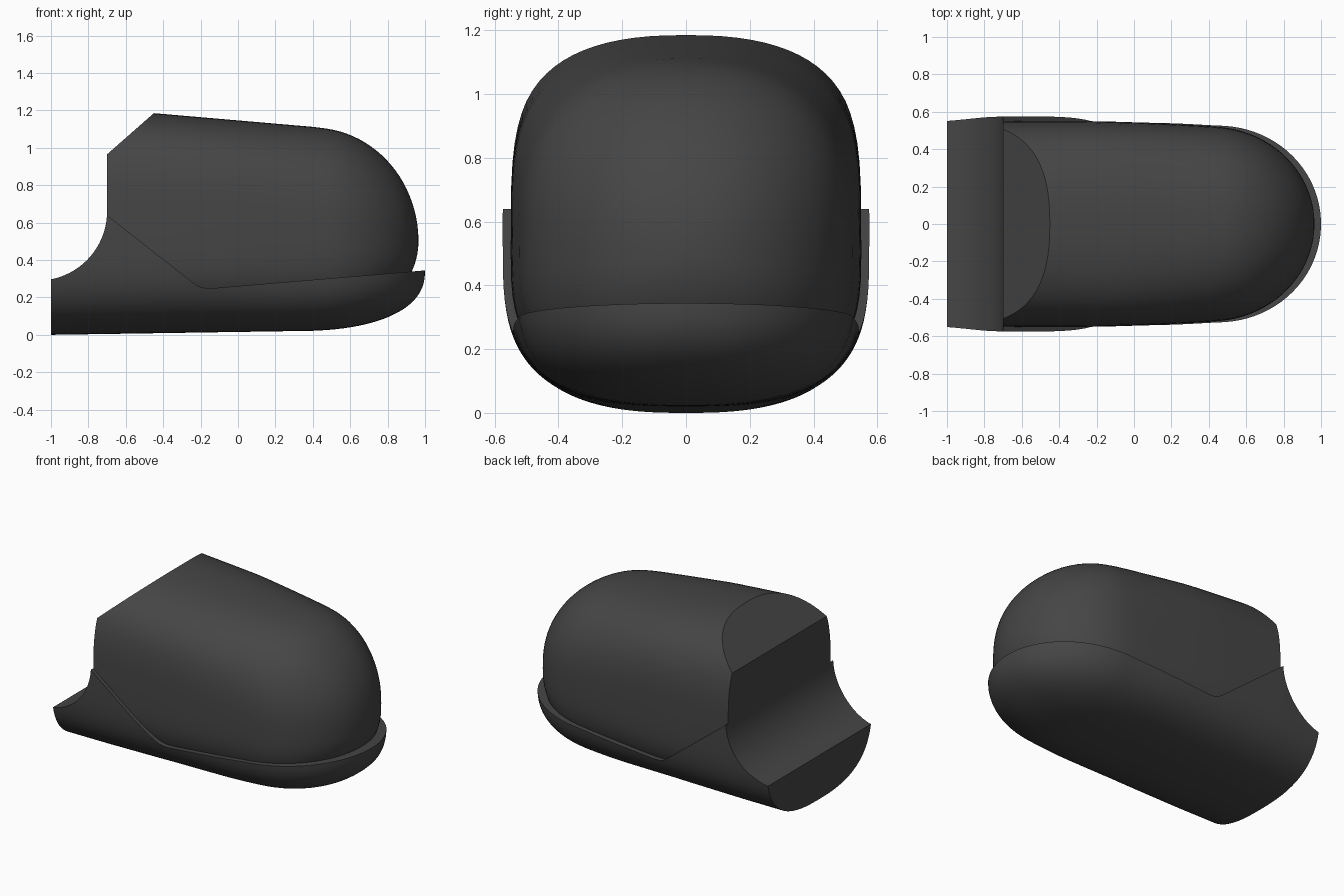
import bpy, bmesh
from math import sin, cos, pi, sqrt, radians
from mathutils import Vector

if "Cube" in bpy.data.objects:
    bpy.data.objects.remove(bpy.data.objects["Cube"])

dark = bpy.data.materials.new("dark_grey")
dark.diffuse_color = (0.06, 0.06, 0.06, 1)
dark.use_nodes = True
dark.node_tree.nodes["Principled BSDF"].inputs["Base Color"].default_value = dark.diffuse_color


def lerp(a, b, t):
    return a + (b - a) * max(0.0, min(1.0, t))


def dome(x, start, end):
    """Elliptical fall-off from 1 at start to 0 at end."""
    t = max(0.0, min(1.0, (x - start) / (end - start)))
    return sqrt(max(0.0, 1 - t * t))


def spow(v, e):
    return (1 if v >= 0 else -1) * abs(v) ** e


def make_object(name, bm):
    bmesh.ops.recalc_face_normals(bm, faces=bm.faces)
    me = bpy.data.meshes.new(name)
    bm.to_mesh(me)
    bm.free()
    ob = bpy.data.objects.new(name, me)
    bpy.context.collection.objects.link(ob)
    return ob


def loft(rings):
    """Skin closed rings of (x, y, z) points and cap both ends."""
    bm = bmesh.new()
    vs = [[bm.verts.new(p) for p in r] for r in rings]
    n = len(vs[0])
    for a, b in zip(vs, vs[1:]):
        for i in range(n):
            j = (i + 1) % n
            bm.faces.new((a[i], a[j], b[j], b[i]))
    bm.faces.new(vs[0])
    bm.faces.new(vs[-1])
    return bm


def stations(back, shoulder, tip):
    """Even steps along the straight part, finer steps towards the nose."""
    xs = [lerp(back, shoulder, i / 16) for i in range(16)]
    return xs + [shoulder + (tip - shoulder) * sin(pi / 2 * i / 24.4) for i in range(25)]


def finish(ob):
    ob.data.materials.append(dark)
    bpy.ops.object.select_all(action='DESELECT')
    ob.select_set(True)
    bpy.context.view_layer.objects.active = ob
    bpy.ops.object.shade_smooth_by_angle(angle=radians(30))


# Upper body: arched-box sections closing to a round nose
def upper_ring(x, n=80):
    w = 0.55 - 0.03 * lerp(0, 1, (x + 0.3) / 0.75) ** 1.7
    w *= dome(x, 0.41, 0.965)
    nose = dome(x, 0.40, 0.965)
    top = (0.685 - 0.086 * (min(x, 0.45) + 0.45)) * nose
    low = 0.46 * nose
    t = (x + 0.1) / 0.9
    p = lerp(2.4, 2.15, t)
    q_top, q_low = lerp(4.1, 2.4, t), lerp(3.0, 2.6, t)
    pts = []
    for i in range(n):
        a = 2 * pi * i / n
        up = sin(a) >= 0
        s = spow(sin(a), 2 / (q_top if up else q_low))
        pts.append((x, w * spow(cos(a), 2 / p), 0.5 + s * (top if up else low)))
    return pts


bm = loft([upper_ring(x) for x in stations(-0.7, 0.40, 0.965)])
# Sloped cut at the top back edge
cut = bmesh.ops.bisect_plane(bm, geom=bm.verts[:] + bm.edges[:] + bm.faces[:],
                             plane_co=Vector((-0.7, 0, 0.965)),
                             plane_no=Vector((-0.22, 0, 0.25)).normalized(),
                             clear_outer=True)
edges = [g for g in cut['geom_cut'] if isinstance(g, bmesh.types.BMEdge)]
bmesh.ops.holes_fill(bm, edges=[e for e in edges if e.is_boundary], sides=0)
upper = make_object("upper_body", bm)
finish(upper)


# Lower shell: hull-like sections, trimmed afterwards by a side profile
def shell_ring(x, n=56):
    w = lerp(0.566, 0.575, (x + 1) / 0.3) - 0.042 * lerp(0, 1, (x + 0.3) / 0.75) ** 1.4
    w *= dome(x, 0.44, 1.0)
    zc = lerp(0.55, 0.345, (x + 0.2) / 1.2)
    u = max(0.0, (x - 0.3) / 0.7)
    zb = 0.02 * min(1, (x + 1) / 1.3) + 0.325 * (1 - max(0, 1 - u ** 2.3) ** (1 / 2.4))
    p, q = lerp(2.6, 2.3, (x - 0.3) / 0.6), lerp(3.5, 2.5, (x - 0.2) / 0.7)
    pts = [(x, w, 0.75)]
    for i in range(n + 1):
        a = pi * i / n
        pts.append((x, w * spow(cos(a), 2 / p), zc - (zc - zb) * abs(sin(a)) ** (2 / q)))
    return pts + [(x, -w, 0.75)]


shell = make_object("lower_shell", loft([shell_ring(x) for x in stations(-1.0, 0.3, 1.0)]))

# Side profile of the shell: cove at the back, dip, then rising rim
profile = [(-1.2, -0.2), (-1.2, 0.29)]
profile += [(-1.07 + 0.37 * sin(pi / 2 * i / 20), 0.66 - 0.37 * cos(pi / 2 * i / 20))
            for i in range(20)]
profile += [(-0.7, 0.64), (-0.24, 0.278), (-0.21, 0.259), (-0.18, 0.25), (-0.14, 0.249),
            (1.2, 0.361), (1.2, -0.2)]
cutter = make_object("rim_cutter", loft([[(x, y, z) for x, z in profile] for y in (-1, 1)]))
cutter.hide_render = True

mod = shell.modifiers.new("trim", 'BOOLEAN')
mod.operation = 'INTERSECT'
mod.solver = 'EXACT'
mod.object = cutter
bpy.context.view_layer.objects.active = shell
bpy.ops.object.modifier_apply(modifier="trim")
bpy.data.objects.remove(cutter)
finish(shell)
